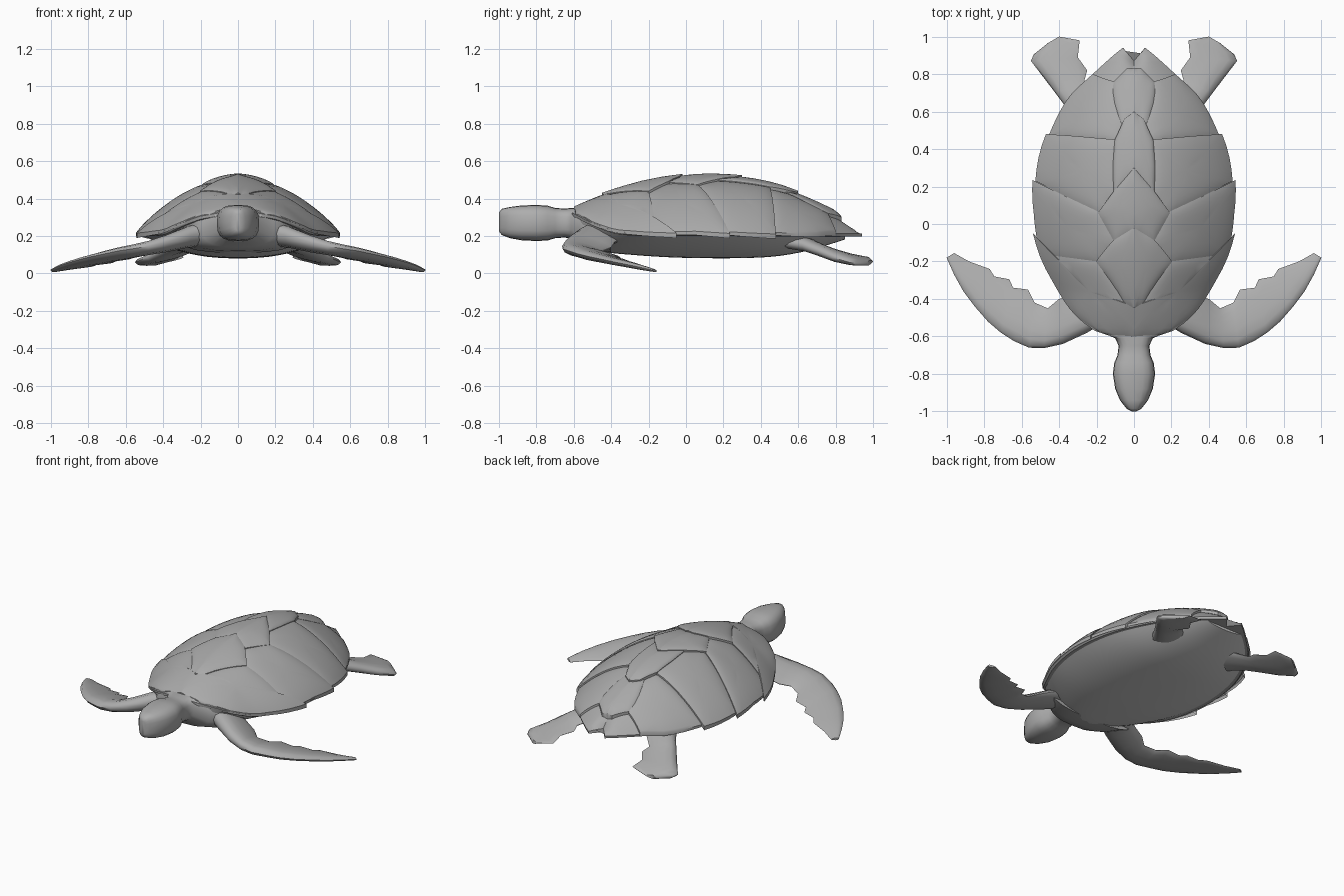
import bpy, bmesh, math

if "Cube" in bpy.data.objects:
    bpy.data.objects.remove(bpy.data.objects["Cube"])

def material(name, v):
    m = bpy.data.materials.new(name)
    m.diffuse_color = (v, v, v, 1)
    m.use_nodes = True
    m.node_tree.nodes["Principled BSDF"].inputs["Base Color"].default_value = m.diffuse_color
    return m

SHELL, SKIN, UNDER = material("shell", .4), material("skin", .42), material("underside", .8)

def curve(keys, y):
    """Smooth interpolation through (position, value) keys."""
    if y <= keys[0][0]: return keys[0][1]
    if y >= keys[-1][0]: return keys[-1][1]
    i = next(k for k in range(len(keys) - 1) if keys[k + 1][0] >= y)
    def slope(k):
        a, b = keys[max(k - 1, 0)], keys[min(k + 1, len(keys) - 1)]
        return (b[1] - a[1]) / (b[0] - a[0])
    (x0, v0), (x1, v1) = keys[i], keys[i + 1]
    d = x1 - x0
    s = (y - x0) / d
    return ((2*s**3 - 3*s*s + 1) * v0 + (s**3 - 2*s*s + s) * d * slope(i)
            + (3*s*s - 2*s**3) * v1 + (s**3 - s*s) * d * slope(i + 1))

def finish(name, bm, mat, angle=40):
    bmesh.ops.recalc_face_normals(bm, faces=bm.faces[:])
    me = bpy.data.meshes.new(name)
    bm.to_mesh(me)
    bm.free()
    me.materials.append(mat)
    ob = bpy.data.objects.new(name, me)
    bpy.context.collection.objects.link(ob)
    bpy.ops.object.select_all(action='DESELECT')
    ob.select_set(True)
    bpy.context.view_layer.objects.active = ob
    bpy.ops.object.shade_smooth_by_angle(angle=math.radians(angle))
    return ob

def loft(name, rings, mat, angle=40):
    bm = bmesh.new()
    vs = [[bm.verts.new(p) for p in r] for r in rings]
    n = len(vs[0])
    for a, b in zip(vs, vs[1:]):
        for i in range(n):
            bm.faces.new((a[i], a[(i + 1) % n], b[(i + 1) % n], b[i]))
    bm.faces.new(vs[0])
    bm.faces.new(vs[-1])
    return finish(name, bm, mat, angle)

# Shell shape: half width, ridge height, rim height and belly height along y
WIDTH = [(-.61, .09), (-.58, .19), (-.5, .3), (-.4, .38), (-.2, .485), (0, .53), (.2, .53),
         (.4, .485), (.6, .39), (.7, .32), (.8, .22), (.9, .11), (.94, .06)]
RIDGE = [(-.61, .34), (-.5, .385), (-.4, .42), (-.2, .47), (0, .495), (.1, .5), (.3, .485),
         (.5, .44), (.7, .355), (.85, .275), (.94, .22)]
RIM = [(-.61, .325), (-.5, .27), (-.35, .222), (0, .215), (.94, .212)]
BELLY = [(-.6, .17), (-.5, .125), (-.3, .1), (0, .083), (.4, .085), (.6, .11), (.8, .165), (.9, .2)]

def dome(t, y, lift=0):
    rim = curve(RIM, y)
    x = t * curve(WIDTH, y)
    z = rim + (curve(RIDGE, y) - rim) * (1 - min(abs(t), 1.04) ** 1.9) + lift
    # tail notch between the two rear points
    yn = y - .07 * max(0, 1 - abs(x) / .06) * max(0, (y - .8) / .14)
    return (x, yn, z)

N = 24
ts = [2 * i / N - 1 for i in range(N + 1)]
ys = [-.61 + 1.55 * i / 40 for i in range(41)]

# Carapace base
rings = []
for y in ys:
    top = [dome(t, y) for t in ts]
    low = [(p[0] * .97, p[1], curve(RIM, y) - .015) for p in (top[-1], top[N // 2], top[0])]
    rings.append(top + low)
loft("carapace", rings, SHELL)

# Belly
rings = []
for i in range(31):
    y = -.6 + 1.45 * i / 30
    rim, b, w = curve(RIM, y) - .005, curve(BELLY, y), curve(WIDTH, y) * .96
    rings.append([(t * w, y, rim - (rim - b) * (1 - abs(t) ** 2.4)) for t in ts])
loft("belly", rings, UNDER)

# Scutes: half outlines as (fraction of half width, y); cushioned edges, rising to the rear
def scute(name, pts, keel=0, base=.004):
    bm = bmesh.new()
    y0, y1 = min(p[1] for p in pts), max(p[1] for p in pts)
    edge = []
    for a, b in zip(pts, pts[1:] + pts[:1]):
        edge += [(a[0] + (b[0] - a[0]) * k / 4, a[1] + (b[1] - a[1]) * k / 4) for k in range(4)]
    n = len(edge)
    ct, cy = sum(p[0] for p in edge) / n, sum(p[1] for p in edge) / n
    for side in (1, -1):
        def vert(t, y, r, sink=False):
            cushion = .009 * (1 if t < .01 else 1 - r ** 6)
            lift = base + cushion + .012 * (y - y0) / (y1 - y0) + keel * max(0, 1 - t / .3)
            return bm.verts.new(dome(side * t, y, -.01 if sink else lift))
        centre = vert(ct, cy, 0)
        loops = [[vert(ct + (t - ct) * r, cy + (y - cy) * r, r if t > .01 else 0) for t, y in edge]
                 for r in (.25, .5, .7, .84, .94, 1)]
        loops.append([vert(t, y, 1, True) for t, y in edge])
        for i in range(n):
            j = (i + 1) % n
            bm.faces.new((centre, loops[0][i], loops[0][j]))
            for a, b in zip(loops, loops[1:]):
                bm.faces.new((a[i], b[i], b[j], a[j]))
    return finish(name, bm, SHELL, 35)

scute("front_scutes", [(0, -.6), (.9, -.59), (1, -.5), (1, -.3), (1.03, -.05), (.85, -.17), (.4, -.2),
                       (.12, -.42), (0, -.44)])
scute("side_scutes_front", [(.4, -.2), (.75, -.19), (1, -.17), (1, .05), (1.03, .235), (.65, .14),
                            (.33, .06), (.2, -.1)])
scute("side_scutes_middle", [(.33, .06), (.65, .14), (1, .23), (1.04, .48), (.7, .47), (.2, .45),
                             (.2, .3), (.18, .16)])
scute("side_scutes_rear", [(.2, .45), (.7, .47), (1, .48), (1.03, .7), (1, .8), (.4, .76), (.14, .55)])
scute("ridge_scute_1", [(0, -.45), (.14, -.42), (.42, -.2), (.22, -.09), (0, -.02)], .006, .012)
scute("ridge_scute_2", [(0, -.03), (.2, -.1), (.36, .06), (.21, .17), (0, .3)], .008, .011)
scute("ridge_scute_3", [(0, .28), (.2, .15), (.22, .3), (.22, .45), (.13, .56), (0, .6)], .008, .011)
scute("ridge_scute_4", [(0, .58), (.15, .53), (.42, .76), (.2, .84), (0, .86)], .006, .009)

# Head, neck and shoulders: (y, half width, bottom, top)
sections = [(-1, .012, .225, .325), (-.985, .04, .205, .345), (-.94, .075, .188, .355),
            (-.88, .1, .177, .363), (-.8, .113, .173, .366), (-.74, .105, .176, .362),
            (-.7, .088, .188, .35), (-.65, .082, .192, .346), (-.61, .1, .185, .35),
            (-.57, .19, .14, .345), (-.5, .27, .12, .34), (-.4, .33, .11, .33)]
def squarish(v):
    return math.copysign(abs(v) ** .7, v)
rings = []
for y, w, lo, hi in sections:
    rings.append([(w * squarish(math.cos(a)), y, (lo + hi) / 2 + (hi - lo) / 2 * squarish(math.sin(a)))
                  for a in (2 * math.pi * i / 20 for i in range(20))])
loft("head_and_neck", rings, SKIN, 50)

# Flippers: leading point, trailing point and thickness at each station
def flipper(name, stations):
    for side, label in ((1, "right"), (-1, "left")):
        rings = []
        for lx, ly, lz, tx, ty, tz, th in stations:
            ring = []
            for i in range(14):
                a = 2 * math.pi * i / 14
                k = (1 + math.cos(a)) / 2
                ring.append((side * (tx + (lx - tx) * k), ty + (ly - ty) * k,
                             tz + (lz - tz) * k + th / 2 * math.sin(a) * (.75 + .35 * math.cos(a))))
            rings.append(ring)
        loft(name + "_" + label, rings, SKIN, 60)

flipper("front_flipper", [
    (.12, -.5, .23, .2, -.3, .2, .16), (.25, -.58, .205, .33, -.38, .17, .14),
    (.38, -.64, .168, .4, -.4, .14, .11), (.48, -.662, .145, .46, -.45, .12, .09),
    (.56, -.66, .132, .53, -.42, .1, .08), (.64, -.625, .12, .565, -.35, .085, .075),
    (.71, -.58, .105, .645, -.34, .072, .068), (.78, -.52, .09, .665, -.295, .06, .06),
    (.85, -.44, .073, .745, -.28, .05, .052), (.91, -.36, .056, .77, -.24, .04, .045),
    (.96, -.27, .038, .88, -.2, .025, .035), (1, -.18, .018, .96, -.155, .012, .02)])
flipper("hind_flipper", [
    (.3, .52, .17, .12, .66, .17, .1), (.36, .62, .15, .2, .7, .16, .09),
    (.42, .7, .12, .265, .765, .13, .08), (.485, .785, .085, .25, .82, .115, .075),
    (.55, .87, .06, .3, .89, .1, .06), (.535, .905, .052, .29, .98, .085, .045),
    (.46, .965, .05, .4, 1, .065, .03)])
